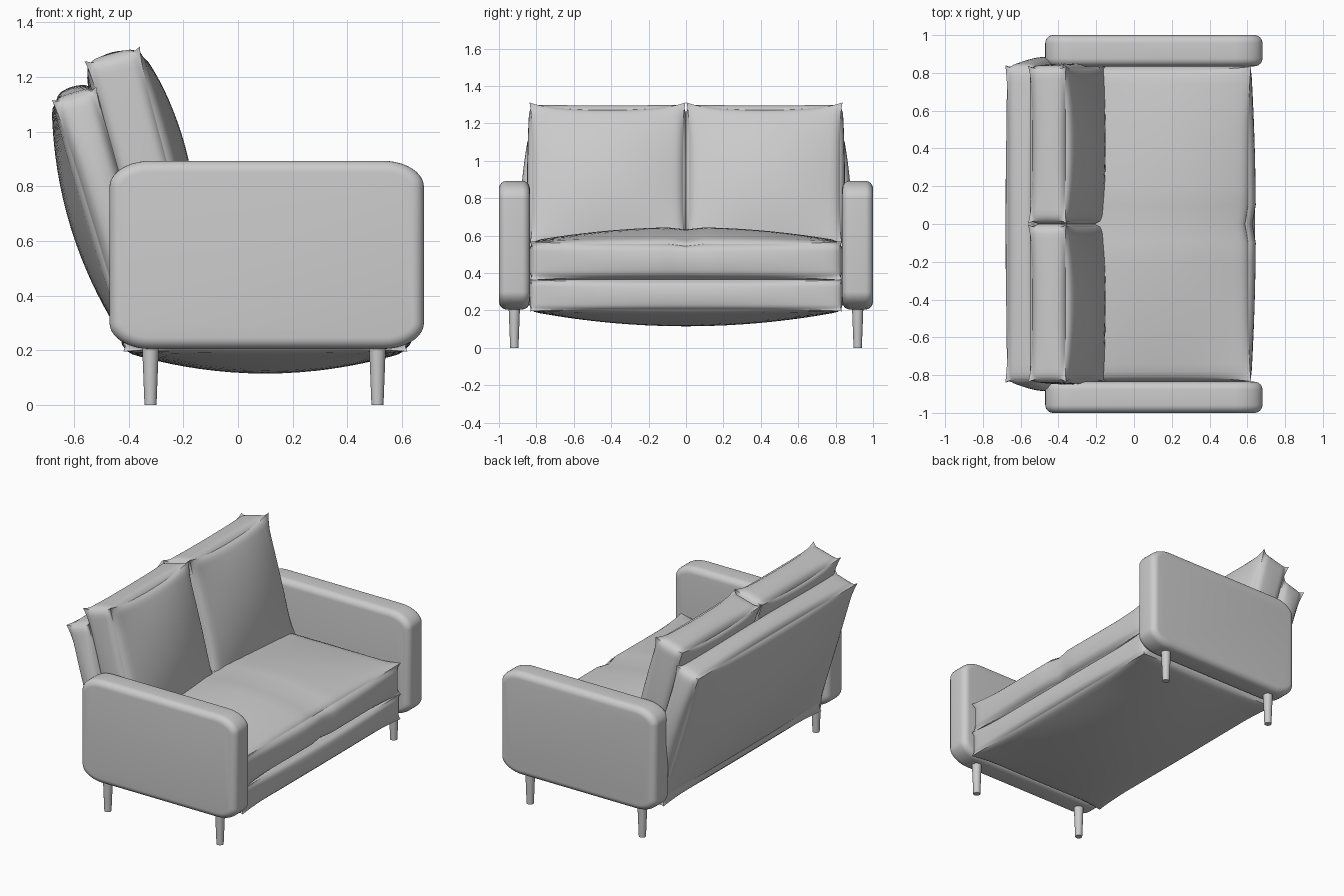
import bpy, bmesh, math
from mathutils import Matrix, Vector

if "Cube" in bpy.data.objects:
    bpy.data.objects.remove(bpy.data.objects["Cube"])


def finish(name, bm, angle=40):
    bmesh.ops.recalc_face_normals(bm, faces=bm.faces)
    me = bpy.data.meshes.new(name)
    bm.to_mesh(me)
    bm.free()
    ob = bpy.data.objects.new(name, me)
    bpy.context.collection.objects.link(ob)
    bpy.ops.object.select_all(action='DESELECT')
    ob.select_set(True)
    bpy.context.view_layer.objects.active = ob
    bpy.ops.object.shade_smooth_by_angle(angle=math.radians(angle))
    return ob


def pillow(name, size, matrix, bulge, radius=0.04, sag=0.0, crease=0.0, n=26):
    """Stuffed box: faces bulge (minus, plus per axis), edges round off, corners stay pinched."""
    bm = bmesh.new()
    bmesh.ops.create_cube(bm, size=2)
    bmesh.ops.subdivide_edges(bm, edges=bm.edges[:], cuts=n - 1, use_grid_fill=True)
    half = [s / 2 for s in size]
    for v in bm.verts:
        t = [math.sin(c * math.pi / 2) for c in v.co]
        p = Vector([t[i] * half[i] for i in range(3)])
        # rounded edges, fading out at the corners
        core = Vector([max(-h + radius, min(h - radius, c)) for h, c in zip(half, p)])
        d = p - core
        q = core + d.normalized() * min(d.length, radius) if d.length > 1e-6 else p.copy()
        q = q.lerp(p, abs(t[0] * t[1] * t[2]) ** 6)
        # stuffing
        for i in range(3):
            a, b = t[(i + 1) % 3], t[(i + 2) % 3]
            amount = (1 - a * a) * (1 - b * b)
            q[i] += t[i] * amount * bulge[i][1 if t[i] > 0 else 0]
        if t[2] > 0:
            q.z -= sag * t[2] ** 4 * (1 - t[1] ** 2)
        # seam across the middle of the width
        g = crease * math.exp(-(p.y / 0.035) ** 2)
        q.x -= g * max(t[0], 0) ** 3 * 1.5
        q.z -= g * max(t[2], 0) ** 3
        v.co = matrix @ q
    return finish(name, bm, 50)


def leaning(x, y, z, angle, height):
    """Frame whose top centre is at x, y, z, tilted backwards."""
    return (Matrix.Translation((x, y, z)) @ Matrix.Rotation(-math.radians(angle), 4, 'Y')
            @ Matrix.Translation((0, 0, -height / 2)))


def arm(name, side):
    x0, x1, z0, z1, rx, rz = -0.47, 0.68, 0.205, 0.893, 0.15, 0.095
    corners = [(x1 - rx, z1 - rz, 0), (x0 + rx, z1 - rz, 90),
               (x0 + rx, z0 + rz, 180), (x1 - rx, z0 + rz, 270)]
    bm = bmesh.new()
    verts = []
    for cx, cz, start in corners:
        for k in range(11):
            a = math.radians(start + 9 * k)
            verts.append(bm.verts.new((cx + rx * math.cos(a), side * 0.835, cz + rz * math.sin(a))))
    face = bm.faces.new(verts)
    ext = bmesh.ops.extrude_face_region(bm, geom=[face], use_keep_orig=True)
    for g in ext['geom']:
        if isinstance(g, bmesh.types.BMVert):
            g.co.y = side * 1.0
    bmesh.ops.recalc_face_normals(bm, faces=bm.faces)
    # soften both rims
    rim = [e for e in bm.edges if abs(e.verts[0].co.y - e.verts[1].co.y) < 1e-5]
    bmesh.ops.bevel(bm, geom=rim, offset=0.042, segments=6, profile=0.5, affect='EDGES')
    return finish(name, bm)


# base and seat
pillow("base", (1.04, 1.67, 0.17), Matrix.Translation((0.10, 0, 0.28)),
       ((0.01, 0.02), (0.0, 0.0), (0.08, 0.01)), 0.035)
pillow("seat", (1.02, 1.67, 0.21), Matrix.Translation((0.11, 0, 0.465)),
       ((0.01, 0.025), (0.0, 0.0), (0.0, 0.075)), 0.05, crease=0.012)

# backrest panel and two loose cushions
pillow("back_panel", (0.17, 1.68, 0.93), leaning(-0.60, 0, 1.14, 17, 0.93),
       ((0.07, 0.03), (0.045, 0.045), (0.0, 0.025)), 0.045)
for side, tag in ((1, "left"), (-1, "right")):
    pillow("back_cushion_" + tag, (0.21, 0.835, 0.80), leaning(-0.46, side * 0.42, 1.285, 15, 0.80),
           ((0.03, 0.065), (0.012, 0.012), (0.0, 0.03)), 0.05, sag=0.025)

    # arm with two tapered legs
    arm("arm_" + tag, side)
    for x, end in ((-0.32, "back"), (0.51, "front")):
        bm = bmesh.new()
        bmesh.ops.create_cone(bm, cap_ends=True, segments=24, radius1=0.022, radius2=0.031, depth=0.23,
                              matrix=Matrix.Translation((x, side * 0.918, 0.115)))
        finish("leg_%s_%s" % (end, tag), bm)
